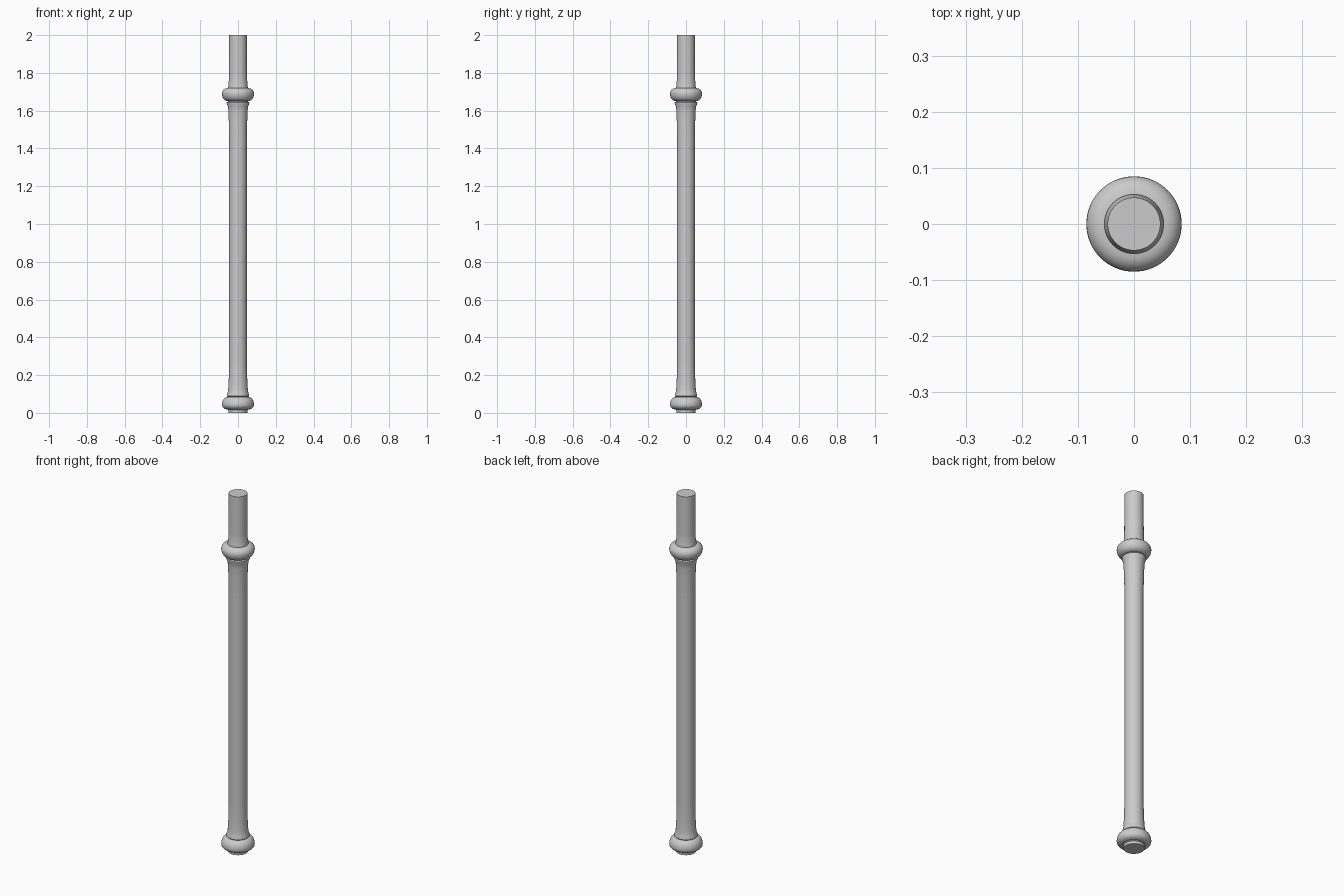
import bpy, bmesh, math

if "Cube" in bpy.data.objects:
    bpy.data.objects.remove(bpy.data.objects["Cube"])

SEGMENTS = 64


def arc(z, r, bulge, low, high, start=-90, end=90, steps=12):
    """Half-round bead: radius r at the ends, r + bulge at height z."""
    pts = []
    for i in range(steps + 1):
        a = math.radians(start + (end - start) * i / steps)
        h = low if a < 0 else high
        pts.append((r + bulge * math.cos(a), z + h * math.sin(a)))
    return pts


def lathe(name, profile):
    """Revolve a list of (radius, height) points around z."""
    bm = bmesh.new()
    verts = [bm.verts.new((r, 0, z)) for r, z in profile]
    edges = [bm.edges.new(pair) for pair in zip(verts, verts[1:])]
    bmesh.ops.spin(bm, geom=verts + edges, cent=(0, 0, 0), axis=(0, 0, 1),
                   angle=math.tau, steps=SEGMENTS, use_duplicate=False)
    bmesh.ops.remove_doubles(bm, verts=bm.verts, dist=1e-5)
    bmesh.ops.recalc_face_normals(bm, faces=bm.faces)
    mesh = bpy.data.meshes.new(name)
    bm.to_mesh(mesh)
    bm.free()
    obj = bpy.data.objects.new(name, mesh)
    bpy.context.collection.objects.link(obj)
    bpy.context.view_layer.objects.active = obj
    obj.select_set(True)
    bpy.ops.object.shade_smooth_by_angle(angle=math.radians(35))
    obj.select_set(False)
    return obj


# Foot: thin base disc, round cushion and flared neck
foot = [(0, 0), (0.051, 0), (0.051, 0.014)]
foot += arc(0.043, 0.055, 0.03, 0.025, 0.042)
foot += [(0.059, 0.089), (0.059, 0.095), (0.055, 0.105), (0.052, 0.125), (0.049, 0.18)]
lathe("foot", foot + [(0.047, 0.26)])

# Long plain shaft
lathe("shaft", [(0.047, 0.26), (0.047, 1.46)])

# Collar: flared neck, thin ring, cushion and upper fillet
collar = [(0.047, 1.46), (0.049, 1.55), (0.051, 1.60), (0.054, 1.625),
          (0.060, 1.638), (0.060, 1.643), (0.053, 1.647)]
collar += arc(1.69, 0.053, 0.032, 0.040, 0.030)
collar += [(0.053, 1.724), (0.050, 1.735), (0.048, 1.78)]
lathe("collar", collar)

# Plain top end of the pole, closed by a flat cap
lathe("top_post", [(0.048, 1.78), (0.047, 2.0), (0, 2.0)])
